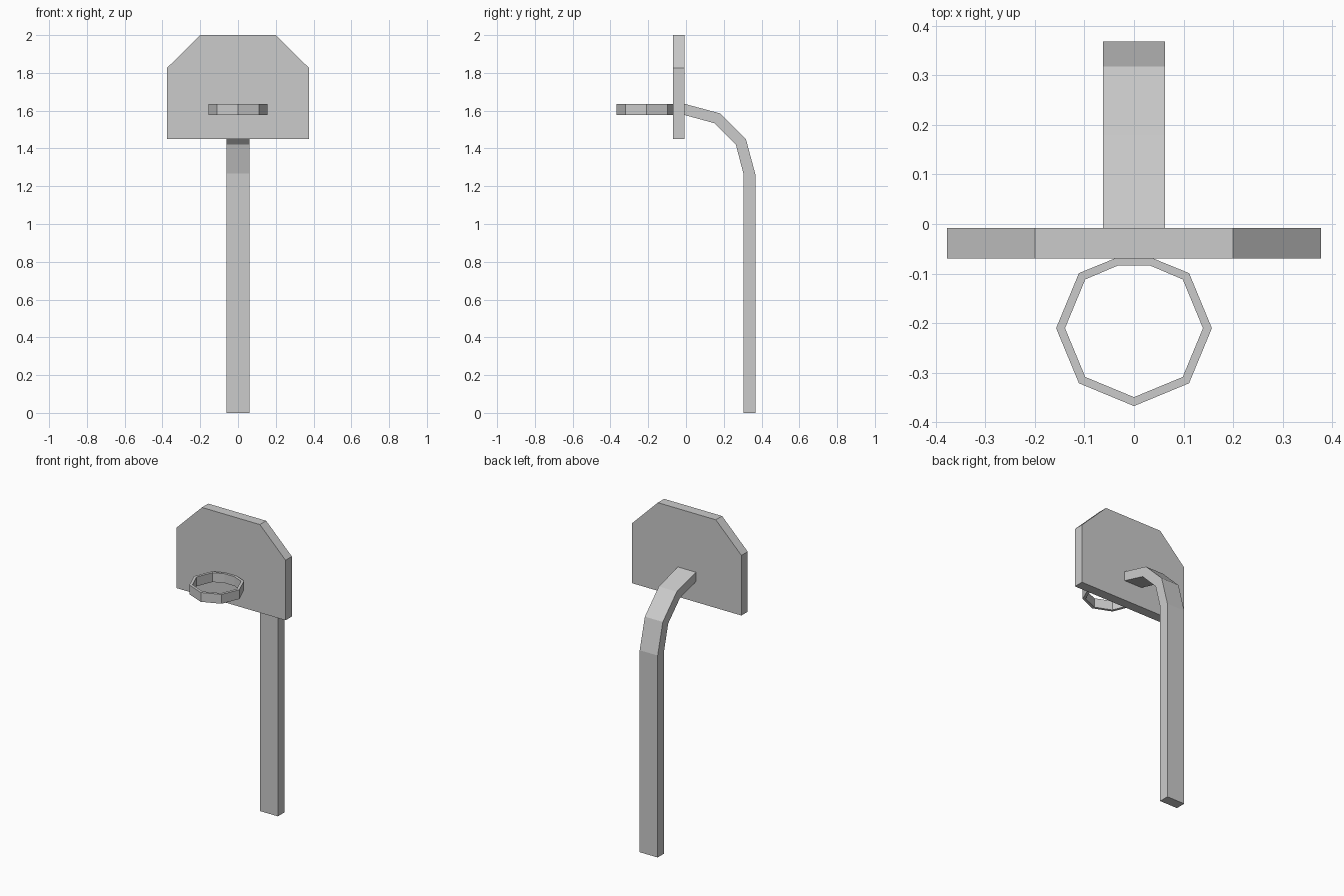
import bpy, bmesh, math
from mathutils import Vector

if "Cube" in bpy.data.objects:
    bpy.data.objects.remove(bpy.data.objects["Cube"])


def make_prism(name, outline, extrusion):
    """Extrude a closed 3D outline along a vector into a solid."""
    bm = bmesh.new()
    face = bm.faces.new([bm.verts.new(p) for p in outline])
    ext = bmesh.ops.extrude_face_region(bm, geom=[face], use_keep_orig=True)
    moved = [g for g in ext["geom"] if isinstance(g, bmesh.types.BMVert)]
    bmesh.ops.translate(bm, verts=moved, vec=Vector(extrusion))
    return finish(name, bm)


def finish(name, bm):
    bmesh.ops.recalc_face_normals(bm, faces=bm.faces)
    mesh = bpy.data.meshes.new(name)
    bm.to_mesh(mesh)
    bm.free()
    obj = bpy.data.objects.new(name, mesh)
    bpy.context.collection.objects.link(obj)
    return obj


# Backboard: rectangle with cut upper corners
half = [(0.377, 1.45), (0.377, 1.825), (0.2, 2.0)]
board = half + [(-x, z) for x, z in reversed(half)]
make_prism("backboard", [(x, -0.07, z) for x, z in board], (0, 0.062, 0))

# Post: straight pole bending forward to the board
outer = [(0.368, 0), (0.368, 1.26), (0.317, 1.45), (0.179, 1.586), (-0.008, 1.636)]
inner = [(0.304, 0), (0.304, 1.267), (0.264, 1.42), (0.149, 1.534), (-0.008, 1.577)]
post = outer + inner[::-1]
make_prism("post", [(-0.062, y, z) for y, z in post], (0.124, 0, 0))


# Rim: octagonal hoop with its rear corner flattened against the board
def rim_loop(radius, flat_x, flat_y):
    pts = [(flat_x, flat_y)]
    for i in range(1, -6, -1):
        a = math.radians(45 * i)
        pts.append((radius * math.cos(a), -0.21 + radius * math.sin(a)))
    return pts + [(-flat_x, flat_y)]


bm = bmesh.new()
loops = [[bm.verts.new((x, y, z)) for x, y in rim_loop(*args)]
         for args, z in (((0.157, 0.04, -0.07), 1.578), ((0.157, 0.04, -0.07), 1.636),
                         ((0.139, 0.033, -0.084), 1.636), ((0.139, 0.033, -0.084), 1.578))]
n = len(loops[0])
for k in range(4):
    a, b = loops[k], loops[(k + 1) % 4]
    for i in range(n):
        j = (i + 1) % n
        bm.faces.new((a[i], a[j], b[j], b[i]))
finish("rim", bm)
